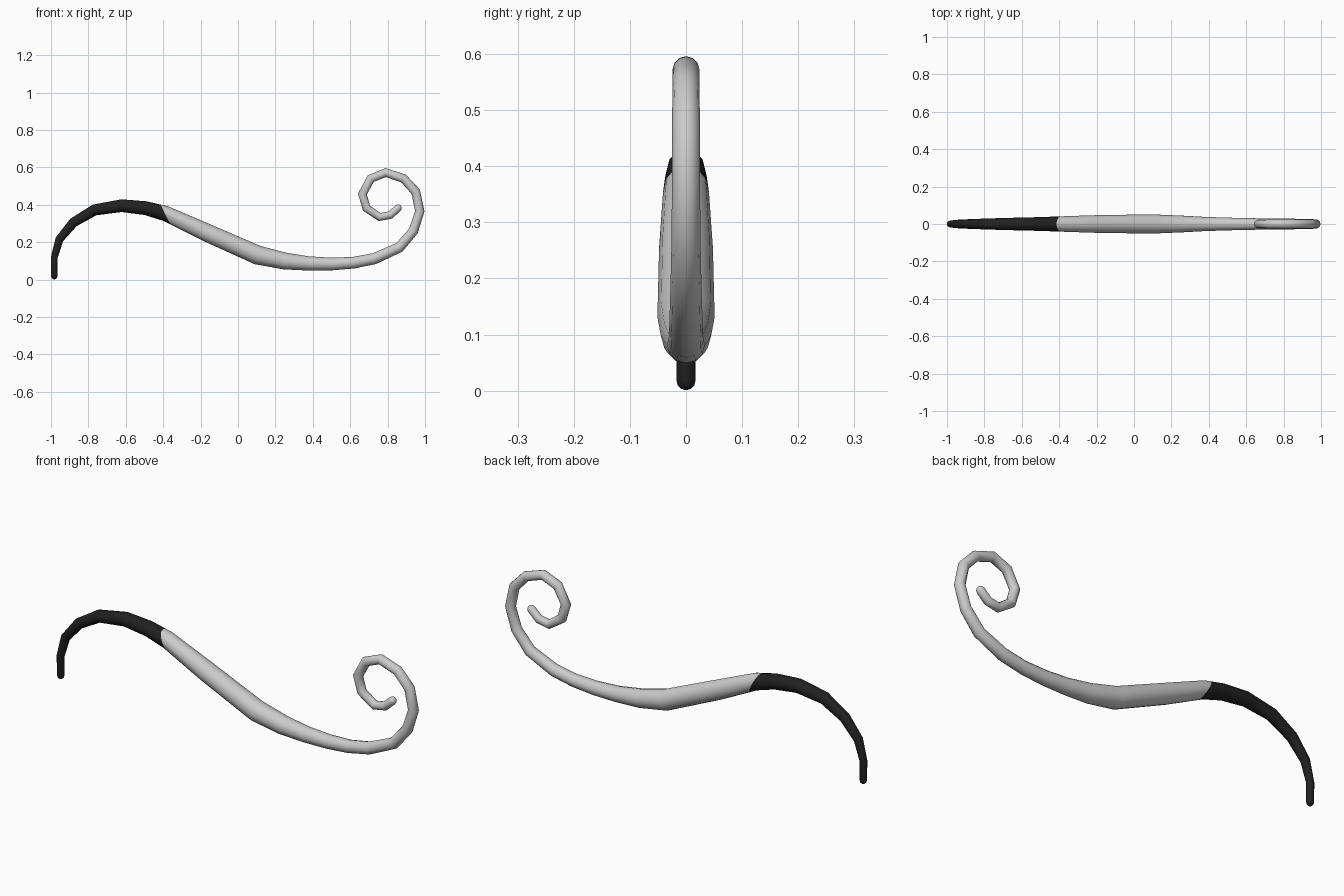
import bpy, bmesh, math
from mathutils import Vector

if "Cube" in bpy.data.objects:
    bpy.data.objects.remove(bpy.data.objects["Cube"], do_unlink=True)

SIDES = 12


def make_material(name, value):
    mat = bpy.data.materials.new(name)
    mat.use_nodes = True
    colour = (value, value, value, 1)
    mat.diffuse_color = colour
    mat.node_tree.nodes["Principled BSDF"].inputs["Base Color"].default_value = colour
    return mat


# Centreline stations: x, z, radius, from the dark tip to the curled end
path = [
    (-.982, .018, .017), (-.983, .115, .018), (-.955, .215, .022),
    (-.88, .305, .026), (-.767, .372, .030), (-.623, .395, .034),
    (-.495, .382, .037), (-.388, .353, .041), (-.174, .254, .048),
    (.104, .131, .051), (.25, .099, .045), (.377, .086, .038),
    (.50, .083, .034), (.618, .090, .031), (.73, .112, .030),
    (.863, .172, .028), (.938, .26, .026), (.972, .366, .025),
    (.95, .47, .025), (.885, .54, .024), (.79, .572, .024),
    (.71, .54, .024), (.665, .457, .024), (.687, .382, .023),
    (.757, .334, .022), (.815, .345, .021), (.855, .382, .020),
]
points = [Vector((x, 0, z)) for x, z, r in path]
radii = [r for x, z, r in path]
last = len(path) - 1

# Rings as (centre, direction, radius), with rounded caps at both ends
rings = []
for i, p in enumerate(points):
    back = (p - points[i - 1]).normalized() if i else Vector()
    ahead = (points[i + 1] - p).normalized() if i < last else Vector()
    rings.append((p, (back + ahead).normalized(), radii[i]))


def cap(ring, sign):
    centre, direction, radius = ring
    return [(centre + direction * sign * radius * math.sin(a), direction,
             radius * math.cos(a)) for a in (math.pi / 6, math.pi / 3, math.pi * .46)]


rings = cap(rings[0], -1)[::-1] + rings + cap(rings[-1], 1)

# Tapered tube
bm = bmesh.new()
loops = []
side = Vector((0, 1, 0))
for centre, direction, radius in rings:
    up = direction.cross(side)
    angles = [2 * math.pi * k / SIDES for k in range(SIDES)]
    loops.append([bm.verts.new(centre + radius * (side * math.cos(a) + up * math.sin(a)))
                  for a in angles])
for a, b in zip(loops, loops[1:]):
    for k in range(SIDES):
        n = (k + 1) % SIDES
        bm.faces.new((a[k], a[n], b[n], b[k]))
bm.faces.new(loops[0])
bm.faces.new(loops[-1])

# Cut the slanted colour boundary and paint the dark tip
cut, normal = Vector((-.392, 0, .355)), Vector((.9, 0, .44))
bmesh.ops.bisect_plane(bm, geom=bm.verts[:] + bm.edges[:] + bm.faces[:],
                       plane_co=cut, plane_no=normal, dist=.0001)
for face in bm.faces:
    middle = face.calc_center_median()
    dark = middle.x < 0 and (middle - cut).dot(normal) < 0
    face.material_index = 1 if dark else 0
    face.smooth = True
bmesh.ops.recalc_face_normals(bm, faces=bm.faces[:])

mesh = bpy.data.meshes.new("curled_tail")
bm.to_mesh(mesh)
bm.free()
mesh.materials.append(make_material("light grey", .6))
mesh.materials.append(make_material("near black", .015))
tail = bpy.data.objects.new("curled_tail", mesh)
bpy.context.collection.objects.link(tail)
